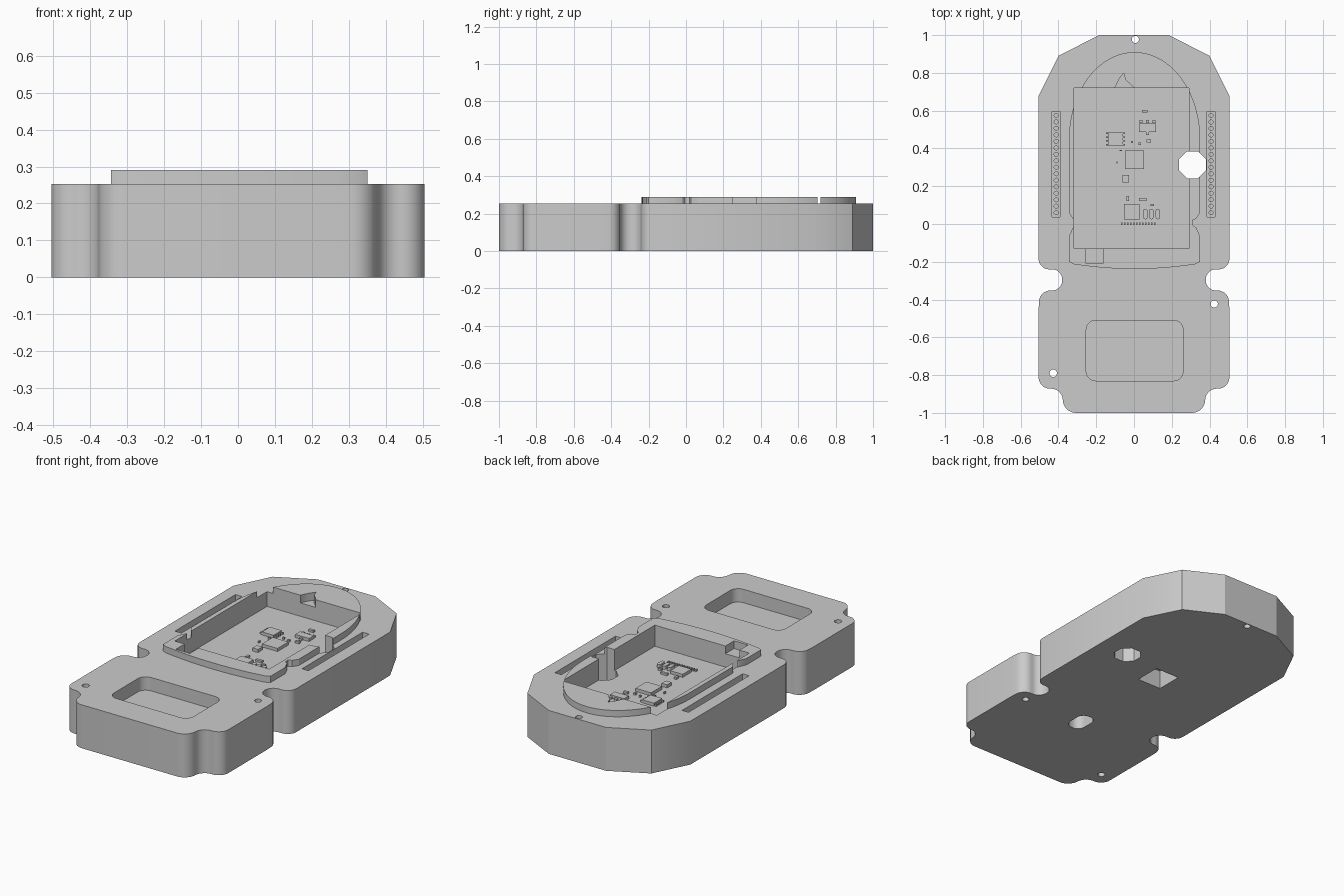
import bpy, bmesh, math
from mathutils import Vector

old = bpy.data.objects.get("Cube")
if old:
    bpy.data.objects.remove(old, do_unlink=True)

SHADE = (0.6, 0.6, 0.6, 1)
grey = bpy.data.materials.new("plain grey")
grey.use_nodes = True
grey.diffuse_color = SHADE
grey.node_tree.nodes["Principled BSDF"].inputs["Base Color"].default_value = SHADE

DECK, RIM, FLOOR = 0.253, 0.29, 0.167


def fillet(corners, steps=7):
    """Round each (x, y, radius) corner with a tangent arc."""
    out = []
    for i, (x, y, r) in enumerate(corners):
        p = Vector((x, y))
        if r == 0:
            out.append(p)
            continue
        a = (Vector(corners[i - 1][:2]) - p).normalized()
        b = (Vector(corners[(i + 1) % len(corners)][:2]) - p).normalized()
        half = a.angle(b) / 2
        centre = p + (a + b).normalized() * (r / math.sin(half))
        u = p + a * (r / math.tan(half)) - centre
        v = p + b * (r / math.tan(half)) - centre
        for k in range(steps + 1):
            t = k / steps
            out.append(centre + (u * (1 - t) + v * t).normalized() * r)
    return out


def rect(x0, x1, y0, y1, r=0):
    return fillet([(x0, y0, r), (x1, y0, r), (x1, y1, r), (x0, y1, r)])


def box(x, y, w, d):
    return rect(x - w / 2, x + w / 2, y - d / 2, y + d / 2)


def circle(x, y, r, n=16):
    return [Vector((x + r * math.cos((k + 0.5) * math.tau / n),
                    y + r * math.sin((k + 0.5) * math.tau / n))) for k in range(n)]


def prisms(name, parts):
    """One object made of upright prisms: (outline, bottom, top)."""
    bm = bmesh.new()
    for outline, z0, z1 in parts:
        low = [bm.verts.new((p[0], p[1], z0)) for p in outline]
        high = [bm.verts.new((p[0], p[1], z1)) for p in outline]
        n = len(low)
        bm.faces.new(low[::-1])
        bm.faces.new(high)
        for i in range(n):
            j = (i + 1) % n
            bm.faces.new((low[i], low[j], high[j], high[i]))
    bmesh.ops.recalc_face_normals(bm, faces=bm.faces)
    mesh = bpy.data.meshes.new(name)
    bm.to_mesh(mesh)
    bm.free()
    mesh.materials.append(grey)
    obj = bpy.data.objects.new(name, mesh)
    bpy.context.collection.objects.link(obj)
    return obj


def cut(obj, cutters):
    for c in cutters:
        mod = obj.modifiers.new(c.name, 'BOOLEAN')
        mod.operation = 'DIFFERENCE'
        mod.solver = 'EXACT'
        mod.object = c
    graph = bpy.context.evaluated_depsgraph_get()
    mesh = bpy.data.meshes.new_from_object(obj.evaluated_get(graph))
    obj.modifiers.clear()
    obj.data = mesh


# Body outline: faceted back end, pinched waist, narrowed front end
side = [(0.185, 1, 0), (0.4, 0.89, 0), (0.505, 0.68, 0), (0.505, -0.24, 0.055),
        (0.38, -0.24, 0.053), (0.38, -0.352, 0.053), (0.5, -0.352, 0.06),
        (0.505, -0.45, 0), (0.505, -0.872, 0.06), (0.383, -0.872, 0.06), (0.37, -1, 0.07)]
outline = fillet(side + [(-x, y, r) for x, y, r in reversed(side)])
body = prisms("body", [(outline, 0, DECK)])

# Raised rim: arched at the back, gently bowed at the front, notched sides
MID = 0.003
arch = [(0.347 * math.cos(a), 0.45 + 0.46 * math.sin(a))
        for a in (math.pi * k / 40 for k in range(41))]
left = [(-0.347, 0.06), (-0.327, 0.028), (-0.307, 0.02), (-0.307, -0.005),
        (-0.327, -0.02), (-0.347, -0.065), (-0.347, -0.2)]
bow = [(0.32 * t, -0.238 + 0.025 * t * t) for t in (-1 + k / 6 for k in range(13))]
right = [(-x, y) for x, y in reversed(left)]
rim_outline = [(x + MID, y) for x, y in arch + left + bow + right]
rim = prisms("raised_rim", [(rim_outline, DECK - 0.005, RIM)])

# Cutters
board_pocket = prisms("board_pocket_cutter", [(rect(-0.317, 0.292, -0.13, 0.72), FLOOR, 0.4)])
side_hole = prisms("side_hole_cutter", [(circle(0.31, 0.313, 0.077, 8), -0.1, 0.4)])
tab = [(-0.1, 0.7), (0, 0.7), (-0.005, 0.725), (-0.045, 0.765), (-0.055, 0.8),
       (-0.08, 0.765), (-0.1, 0.725)]
recesses = prisms("recess_cutter", [
    (rect(-0.253, 0.26, -0.83, -0.51, 0.05), 0.175, 0.4),
    (rect(-0.433, -0.391, 0.037, 0.595), 0.2, 0.4),
    (rect(0.387, 0.429, 0.037, 0.595), 0.2, 0.4),
    (rect(-0.253, -0.163, -0.21, -0.12), 0.245, 0.4),
    (tab, 0.245, 0.4),
    (circle(0.007, 0.977, 0.019), -0.1, 0.4),
    (circle(0.425, -0.423, 0.019), -0.1, 0.4),
    (circle(-0.428, -0.79, 0.02), -0.1, 0.4),
    (rect(-0.065, 0.09, 0.145, 0.3), -0.1, 0.11),
    (rect(-0.02, 0.08, -0.495, -0.345, 0.045), -0.1, 0.15),
])
pin_holes = prisms("pin_hole_cutter", [
    (circle(x, 0.06 + k * 0.0343, 0.011, 10), 0.185, 0.22)
    for x in (-0.412, 0.408) for k in range(16)])
cutters = [board_pocket, side_hole, recesses, pin_holes]
cut(body, cutters)
cut(rim, cutters[:3])
for c in cutters:
    bpy.data.objects.remove(c, do_unlink=True)

# Chips and small parts on the pocket floor: centre x, centre y, width, depth
BASE, TALL, LOW = FLOOR - 0.004, FLOOR + 0.018, FLOOR + 0.012
chips = [(-0.097, 0.45, 0.075, 0.075), (0.002, 0.34, 0.1, 0.1), (-0.012, 0.065, 0.08, 0.08),
         (0.072, 0.51, 0.09, 0.045), (-0.043, 0.24, 0.035, 0.04)]
small = [(0.057, 0.597, 0.03, 0.015), (0.047, 0.13, 0.04, 0.015), (0.078, 0.44, 0.025, 0.015),
         (-0.033, 0.135, 0.015, 0.025), (0.097, 0.1, 0.02, 0.012), (0.03, 0.425, 0.012, 0.012),
         (-0.07, 0.39, 0.012, 0.006), (-0.09, 0.325, 0.006, 0.012), (-0.01, 0.435, 0.01, 0.01)]
parts = [(box(*c), BASE, TALL) for c in chips] + [(box(*c), BASE, LOW) for c in small]
# Rounded capacitors
parts += [(rect(x - 0.011, x + 0.011, 0.025, 0.08, 0.01), BASE, TALL)
          for x in (0.06, 0.092, 0.126)]
# Chip legs
parts += [(box(x, 0.42 + k * 0.02, 0.01, 0.008), BASE, LOW)
          for x in (-0.143, -0.052) for k in range(4)]
parts += [(box(x, y, 0.016, 0.016), BASE, LOW)
          for x, y in ((0.037, 0.543), (0.072, 0.543), (0.107, 0.543), (0.072, 0.478))]
# Row of small pads
parts += [(box(-0.066 + 0.016 * k, 0.002, 0.008, 0.013), BASE, LOW) for k in range(12)]
prisms("board_components", parts)

for o in bpy.context.view_layer.objects:
    o.select_set(o in (body, rim))
bpy.context.view_layer.objects.active = body
bpy.ops.object.shade_smooth_by_angle(angle=math.radians(27))
